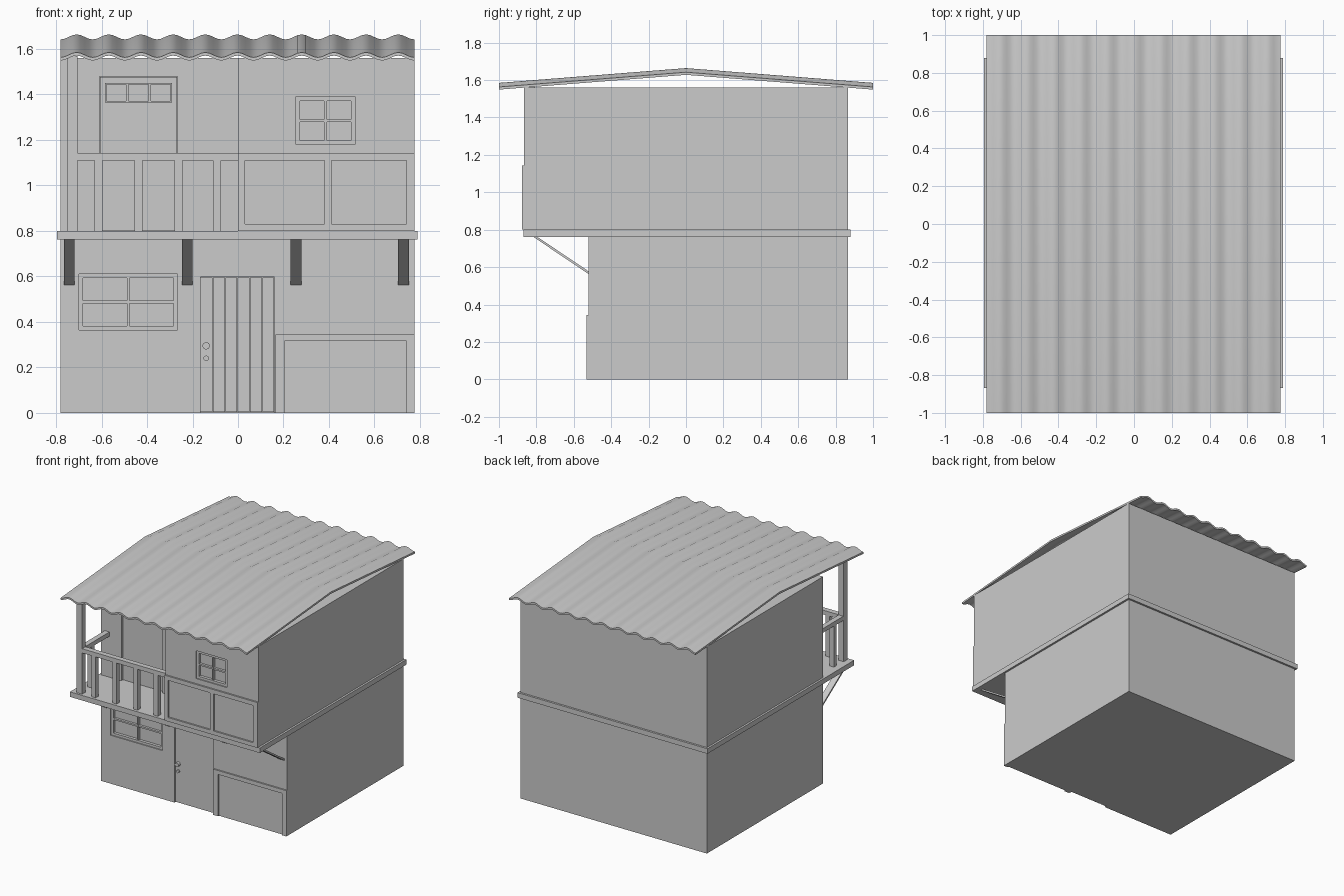
import bpy, bmesh, math
from mathutils import Vector

if "Cube" in bpy.data.objects:
    bpy.data.objects.remove(bpy.data.objects["Cube"])


def obj_from_bm(name, bm):
    bmesh.ops.recalc_face_normals(bm, faces=bm.faces)
    me = bpy.data.meshes.new(name)
    bm.to_mesh(me)
    bm.free()
    ob = bpy.data.objects.new(name, me)
    bpy.context.collection.objects.link(ob)
    return ob


def boxes(name, *specs):
    """One object from boxes given as (x0, x1, y0, y1, z0, z1)."""
    bm = bmesh.new()
    for x0, x1, y0, y1, z0, z1 in specs:
        r = bmesh.ops.create_cube(bm, size=1)
        for v in r["verts"]:
            v.co = Vector((x0 + (v.co.x + .5) * (x1 - x0),
                           y0 + (v.co.y + .5) * (y1 - y0),
                           z0 + (v.co.z + .5) * (z1 - z0)))
    return obj_from_bm(name, bm)


def prism(name, outline, z0, z1):
    bm = bmesh.new()
    f = bm.faces.new([bm.verts.new((x, y, z0)) for x, y in outline])
    r = bmesh.ops.extrude_face_region(bm, geom=[f])
    for g in r["geom"]:
        if isinstance(g, bmesh.types.BMVert):
            g.co.z = z1
    return obj_from_bm(name, bm)


def recess(wall, x0, x1, front, z0, z1, depth):
    cutter = boxes(wall.name + "_cutter", (x0, x1, front - .05, front + depth, z0, z1))
    cutter.hide_render = True
    cutter.hide_viewport = True
    cutter.display_type = 'WIRE'
    m = wall.modifiers.new("recess", 'BOOLEAN')
    m.operation = 'DIFFERENCE'
    m.solver = 'EXACT'
    m.object = cutter


def window(name, x0, x1, front, z0, z1, cols, rows, bar=.012, rim=.018):
    """Frame with glazing bars, sitting inside a recess."""
    y0, y1 = front + .008, front + .032
    parts = [(x0, x1, y0, y1, z0, z0 + rim), (x0, x1, y0, y1, z1 - rim, z1),
             (x0, x0 + rim, y0, y1, z0 + rim, z1 - rim),
             (x1 - rim, x1, y0, y1, z0 + rim, z1 - rim)]
    for i in range(1, cols):
        c = x0 + (x1 - x0) * i / cols
        parts.append((c - bar / 2, c + bar / 2, y0 + .003, y1, z0 + rim, z1 - rim))
    for i in range(1, rows):
        c = z0 + (z1 - z0) * i / rows
        parts.append((x0 + rim, x1 - rim, y0 + .004, y1, c - bar / 2, c + bar / 2))
    boxes(name, *parts)


L, R, F, M, B = -.78, .775, -.865, -.52, .865

# Wall masses and the floor slab between them
ground = boxes("ground_floor", (L, R, M, B, 0, .77))
upper = prism("upper_floor", [(L, M), (0, M), (0, F), (R, F), (R, B), (L, B)], .79, 1.56)
boxes("floor_slab", (-.795, .79, -.868, .88, .762, .80))

# Windows
recess(ground, -.70, -.265, M, .365, .61, .03)
window("ground_window", -.70, -.265, M, .365, .61, 2, 2)
recess(upper, .255, .515, F, 1.18, 1.39, .03)
window("upper_window", .255, .515, F, 1.18, 1.39, 2, 2)

# Front door of vertical planks, with knob and lock
recess(ground, -.165, .16, M, -.02, .597, .02)
w = .325 / 6
boxes("front_door", *[(-.165 + i * w + .001, -.165 + (i + 1) * w - .001, M + .01, M + .021, .003, .595)
                      for i in range(6)])
for name, z, r, d in (("door_knob", .295, .016, .022), ("door_lock", .24, .012, .01)):
    bpy.ops.mesh.primitive_cylinder_add(vertices=16, radius=r, depth=d,
                                        location=(-.14, M + .01 - d / 2, z),
                                        rotation=(math.pi / 2, 0, 0))
    bpy.context.object.name = name
    bpy.ops.object.shade_smooth_by_angle()

# Garage door surround
g = M - .011
boxes("garage_frame", (.165, .205, g, M + .01, 0, .345), (.74, R, g, M + .01, 0, .345),
      (.205, .74, g, M + .01, .315, .345))

# Balcony door with a three-pane transom
recess(upper, -.61, -.265, M, .80, 1.48, .025)
boxes("balcony_door", (-.607, -.268, M + .015, M + .026, .803, 1.365),
      (-.607, -.268, M + .015, M + .026, 1.45, 1.477),
      (-.607, -.585, M + .015, M + .026, 1.365, 1.45),
      (-.29, -.268, M + .015, M + .026, 1.365, 1.45))
window("balcony_transom", -.585, -.29, M, 1.365, 1.45, 3, 1, .01, .007)

# Applied panel frame below the upper window
f = F - .012
boxes("panel_frame", (0, R, f, F + .01, 1.11, 1.142), (0, R, f, F + .01, .80, .83),
      *[(a, b, f, F + .01, .83, 1.11) for a, b in ((0, .03), (.38, .41), (.74, R))])

# Balcony post, rails and balusters
py = -.83
boxes("balcony_post", (-.75, -.705, py - .022, py + .022, .80, 1.57))
boxes("balcony_rails", (-.705, 0, py - .02, py + .02, 1.11, 1.142),
      (-.747, -.708, py + .022, M, 1.11, 1.142))
boxes("balcony_balusters",
      *[(x - .0175, x + .0175, py - .0175, py + .0175, .80, 1.11)
        for x in (-.6125, -.4375, -.2625, -.0925)],
      (-.745, -.71, -.7325, -.6975, .80, 1.11))

# Diagonal braces under the overhang
for i, x in enumerate((-.7425, -.2225, .255, .7275)):
    a, b = Vector((x, -.815, .768)), Vector((x, -.51, .563))
    br = boxes(f"brace_{i + 1}", (-.0235, .0235, -(b - a).length / 2, (b - a).length / 2, -.006, .006))
    br.location = (a + b) / 2
    br.rotation_euler.x = math.atan2(b.z - a.z, b.y - a.y)

# Corrugated gable roof sheet
bm = bmesh.new()
n, waves = 88, 11
rows = []
for y, z in ((-1, 1.574), (0, 1.653), (1, 1.574)):
    rows.append([[bm.verts.new((L + (R - L) * i / n, y,
                                z - .011 * math.cos(2 * math.pi * waves * i / n) - t))
                  for i in range(n + 1)] for t in (0, .014)])
for p, q in zip(rows, rows[1:]):
    for k in (0, 1):
        for i in range(n):
            bm.faces.new((p[k][i], p[k][i + 1], q[k][i + 1], q[k][i]))
    for e in (0, n):
        bm.faces.new((p[0][e], p[1][e], q[1][e], q[0][e]))
for p in (rows[0], rows[-1]):
    for i in range(n):
        bm.faces.new((p[0][i], p[0][i + 1], p[1][i + 1], p[1][i]))
roof = obj_from_bm("corrugated_roof", bm)
bpy.ops.object.select_all(action='DESELECT')
roof.select_set(True)
bpy.context.view_layer.objects.active = roof
bpy.ops.object.shade_smooth_by_angle(angle=math.radians(40))
